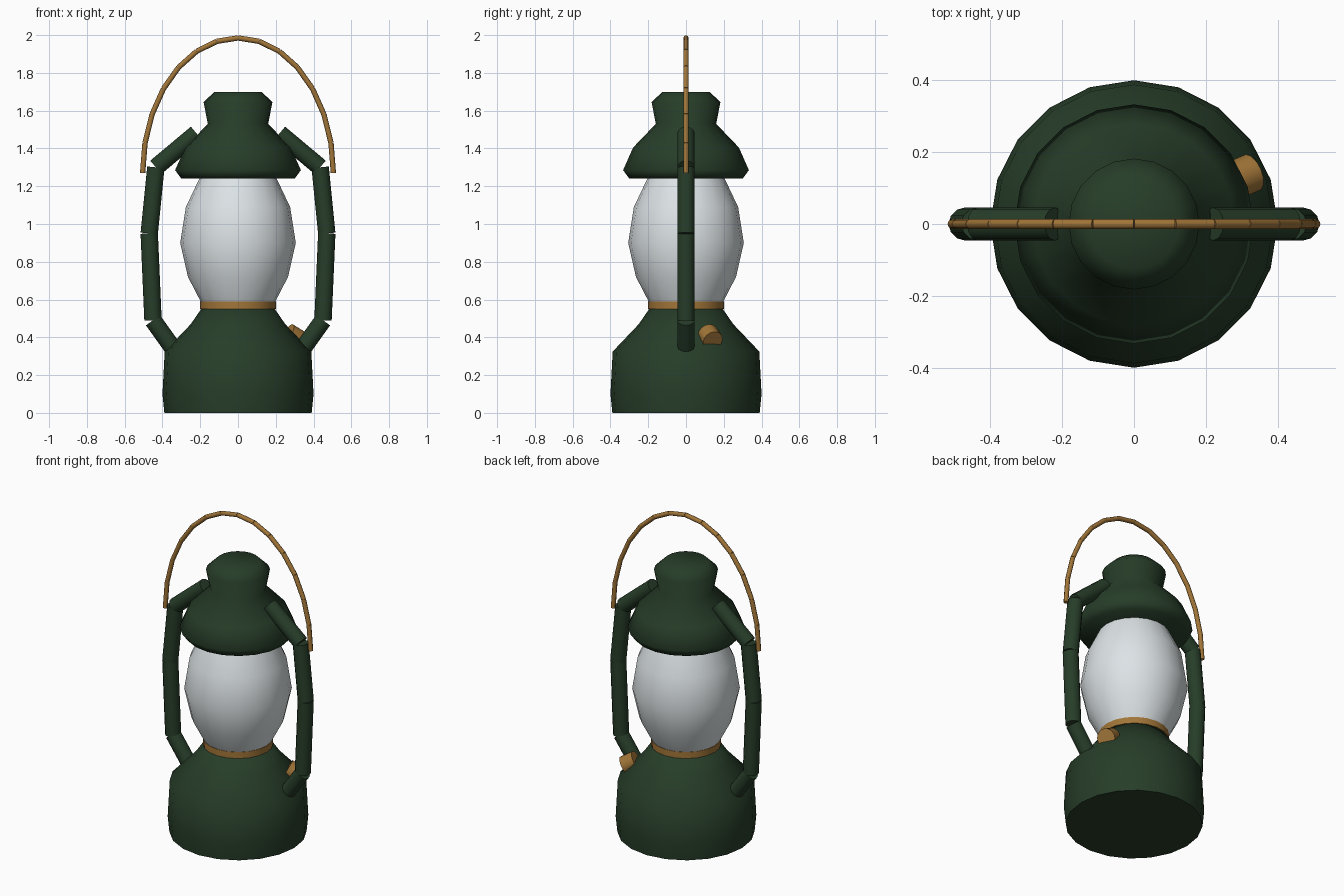
import bpy, bmesh, math
from mathutils import Vector

cube = bpy.data.objects.get("Cube")
if cube:
    bpy.data.objects.remove(cube, do_unlink=True)


def material(name, color, rough):
    m = bpy.data.materials.new(name)
    m.use_nodes = True
    m.diffuse_color = (*color, 1)
    bsdf = m.node_tree.nodes["Principled BSDF"]
    bsdf.inputs["Base Color"].default_value = (*color, 1)
    bsdf.inputs["Roughness"].default_value = rough
    return m


GREEN = material("dark green enamel", (0.02, 0.047, 0.022), 0.6)
BRASS = material("brass", (0.36, 0.18, 0.04), 0.5)
GLASS = material("frosted glass", (0.72, 0.77, 0.79), 0.4)


def finish(bm, name, mat, angle=60):
    bmesh.ops.recalc_face_normals(bm, faces=bm.faces)
    mesh = bpy.data.meshes.new(name)
    bm.to_mesh(mesh)
    bm.free()
    mesh.materials.append(mat)
    ob = bpy.data.objects.new(name, mesh)
    bpy.context.collection.objects.link(ob)
    bpy.ops.object.select_all(action='DESELECT')
    ob.select_set(True)
    bpy.context.view_layer.objects.active = ob
    bpy.ops.object.shade_smooth_by_angle(angle=math.radians(angle))
    return ob


def lathe(name, profile, mat, sides=20):
    """Closed turned solid from (radius, height) points, bottom to top."""
    bm = bmesh.new()
    rings = []
    for r, z in profile:
        rings.append([bm.verts.new((r * math.cos(a), r * math.sin(a), z))
                      for a in (math.tau * i / sides for i in range(sides))])
    for low, high in zip(rings, rings[1:]):
        for i in range(sides):
            j = (i + 1) % sides
            bm.faces.new((low[i], low[j], high[j], high[i]))
    bm.faces.new(rings[0])
    bm.faces.new(rings[-1])
    return finish(bm, name, mat)


def rods(name, points, radius, mat, sides):
    """One straight flat-ended cylinder between each pair of points."""
    bm = bmesh.new()
    for a, b in zip(points, points[1:]):
        a, b = Vector(a), Vector(b)
        d = b - a
        turn = d.to_track_quat('Z', 'Y').to_matrix().to_4x4()
        turn.translation = (a + b) / 2
        bmesh.ops.create_cone(bm, cap_ends=True, segments=sides, radius1=radius,
                              radius2=radius, depth=d.length, matrix=turn)
    return finish(bm, name, mat)


# Turned body
lathe("fuel_tank", [(0.39, 0), (0.4, 0.1), (0.388, 0.325), (0.25, 0.47), (0.195, 0.55)], GREEN)
lathe("burner_collar", [(0.2, 0.55), (0.2, 0.59)], BRASS)
lathe("glass_globe", [(0.195, 0.585), (0.265, 0.72), (0.306, 0.9), (0.276, 1.09), (0.2, 1.25)], GLASS)
lathe("hood", [(0.3, 1.24), (0.333, 1.285), (0.28, 1.405), (0.16, 1.53),
               (0.182, 1.645), (0.125, 1.7)], GREEN)

# Side air tubes
tube = [(0.35, 0.35), (0.45, 0.49), (0.47, 0.95), (0.435, 1.3), (0.22, 1.48)]
for side, sign in (("left", 1), ("right", -1)):
    rods(side + "_air_tube", [(sign * x, 0, z) for x, z in tube], 0.046, GREEN, 12)

# Carrying bail
steps = 14
arch = [(0.505 * math.cos(math.pi * i / steps), 0, 1.27 + 0.715 * math.sin(math.pi * i / steps))
        for i in range(steps + 1)]
rods("carrying_handle", arch, 0.014, BRASS, 8)

# Filler cap tilted on the tank shoulder
az = math.radians(23.5)


def shoulder(r, z):
    return (r * math.cos(az), r * math.sin(az), z)


rods("filler_cap", [shoulder(0.288, 0.422), shoulder(0.357, 0.382)], 0.055, BRASS, 14)
